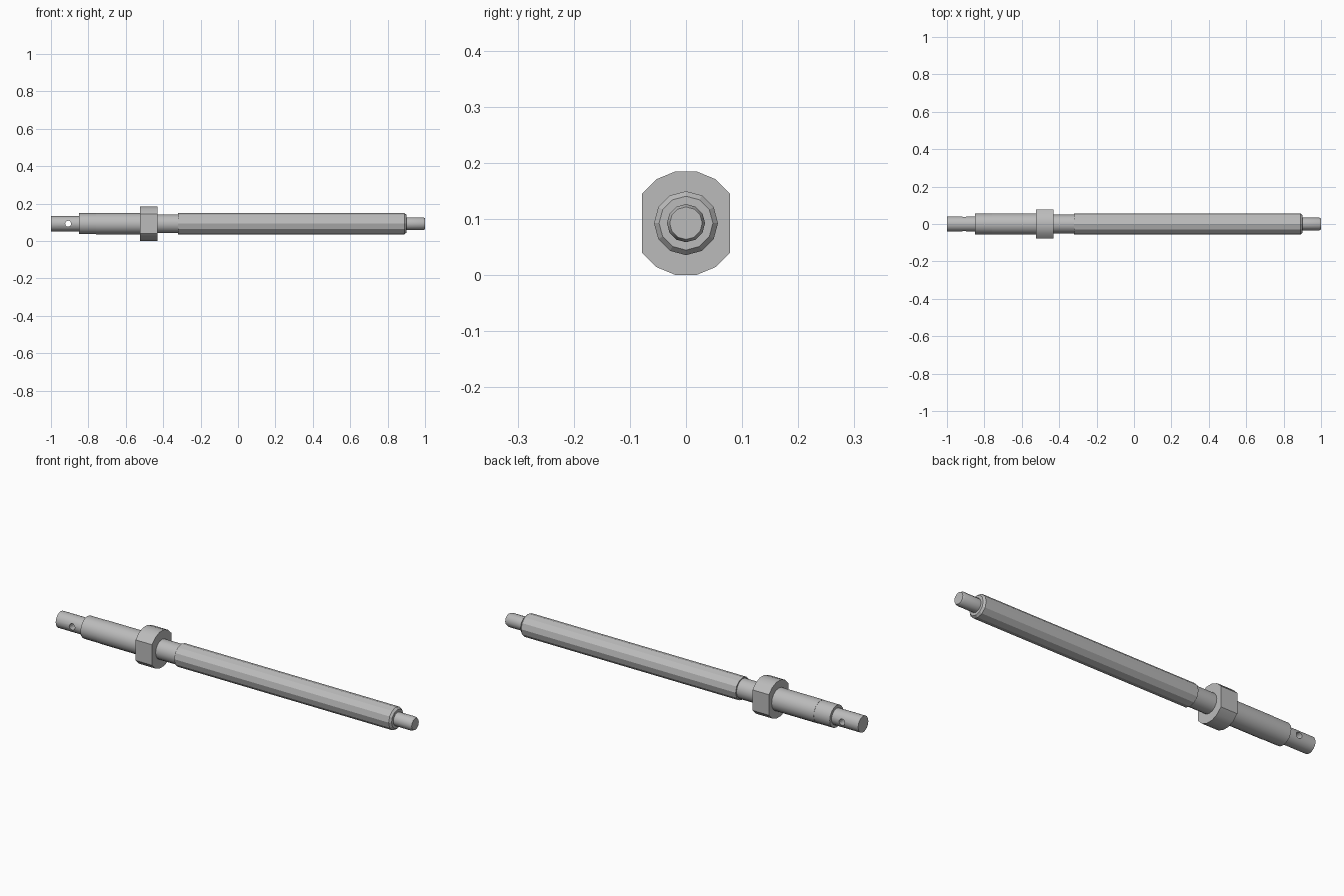
import bpy, bmesh, math
from mathutils import Vector

cube = bpy.data.objects.get("Cube")
if cube:
    bpy.data.objects.remove(cube)

AXIS_Z = 0.0925

steel = bpy.data.materials.new("grey steel")
steel.use_nodes = True
steel.diffuse_color = (0.5, 0.5, 0.5, 1)
steel.node_tree.nodes["Principled BSDF"].inputs["Base Color"].default_value = (0.5, 0.5, 0.5, 1)


def turned(name, profile, sides, smooth=30, offset=0.0, max_y=None):
    """Solid along x from (x, radius) rings; max_y mills flats on both sides."""
    bm = bmesh.new()
    rings = []
    for x, r in profile:
        ring = []
        for i in range(sides):
            a = math.tau * (i + offset) / sides
            ring.append(bm.verts.new((x, r * math.sin(a), AXIS_Z + r * math.cos(a))))
        rings.append(ring)
    for a, b in zip(rings, rings[1:]):
        for i in range(sides):
            j = (i + 1) % sides
            bm.faces.new((a[i], a[j], b[j], b[i]))
    bm.faces.new(rings[0])
    bm.faces.new(rings[-1])
    if max_y:
        for s in (-1, 1):
            cut = bmesh.ops.bisect_plane(bm, geom=bm.verts[:] + bm.edges[:] + bm.faces[:],
                                         plane_co=(0, s * max_y, 0), plane_no=(0, s, 0),
                                         clear_outer=True, dist=0.0005)
            edges = [e for e in bm.edges if e.is_boundary]
            bmesh.ops.holes_fill(bm, edges=edges)
    bmesh.ops.recalc_face_normals(bm, faces=bm.faces[:])
    mesh = bpy.data.meshes.new(name)
    bm.to_mesh(mesh)
    bm.free()
    obj = bpy.data.objects.new(name, mesh)
    bpy.context.collection.objects.link(obj)
    mesh.materials.append(steel)
    if smooth:
        bpy.ops.object.select_all(action='DESELECT')
        obj.select_set(True)
        bpy.context.view_layer.objects.active = obj
        bpy.ops.object.shade_smooth_by_angle(angle=math.radians(smooth))
    return obj


# Long bar with a chamfered end, and the thin journal beyond it
turned("main_bar", [(-0.32, 0.057), (0.89, 0.057), (0.9, 0.048)], 12, 20)
turned("end_journal", [(0.89, 0.034), (0.99, 0.034), (1.0, 0.029)], 12, 35)

# Neck, flanged collar with two milled flats, and the bearing seat
turned("neck", [(-0.44, 0.05), (-0.31, 0.05)], 16, 35)
turned("collar", [(-0.523, 0.0943), (-0.43, 0.0943)], 16, 25, 0.5, 0.0784)
turned("bearing_seat", [(-0.76, 0.057), (-0.52, 0.057)], 16, 35)
turned("seat_end", [(-0.85, 0.056), (-0.76, 0.056)], 16, 35)

# Drive end with a cross-drilled pin hole
drive_end = turned("drive_end", [(-1.0, 0.041), (-0.84, 0.041)], 24, 35)
bpy.ops.mesh.primitive_cylinder_add(vertices=16, radius=0.016, depth=0.3,
                                    location=(-0.908, 0, AXIS_Z),
                                    rotation=(math.pi / 2, 0, 0))
drill = bpy.context.object
drill.name = "pin_hole_cutter"
drill.hide_render = True
drill.hide_viewport = True
drill.display_type = 'WIRE'
drill.data.materials.append(steel)
hole = drive_end.modifiers.new("pin_hole", 'BOOLEAN')
hole.operation = 'DIFFERENCE'
hole.solver = 'EXACT'
hole.object = drill
